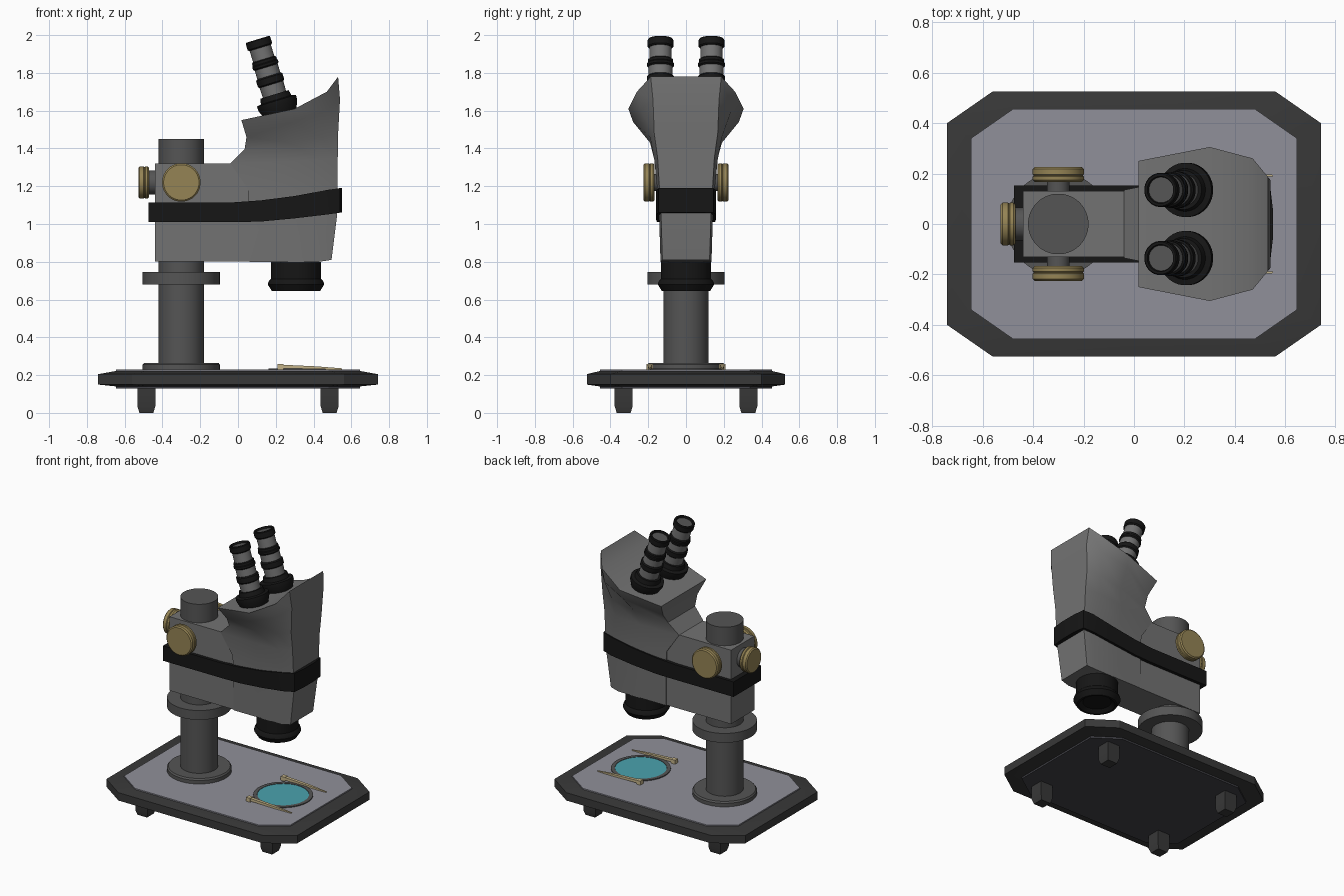
import bpy, bmesh
from math import cos, sin, pi, radians
from mathutils import Matrix, Euler, Vector

if "Cube" in bpy.data.objects:
    bpy.data.objects.remove(bpy.data.objects["Cube"])


def material(name, r, g, b):
    m = bpy.data.materials.new(name)
    m.diffuse_color = (r, g, b, 1)
    m.use_nodes = True
    m.node_tree.nodes["Principled BSDF"].inputs["Base Color"].default_value = m.diffuse_color
    return m


BODY = material("body_grey", 0.17, 0.17, 0.17)
STEEL = material("pillar_grey", 0.09, 0.09, 0.09)
FRAME = material("frame_dark", 0.04, 0.04, 0.04)
UNDER = material("underside_dark", 0.055, 0.055, 0.065)
BLACK = material("black", 0.008, 0.008, 0.008)
PLATE = material("plate_grey", 0.28, 0.28, 0.32)
BRASS = material("brass", 0.30, 0.23, 0.09)
PALE = material("pale_brass", 0.55, 0.45, 0.25)
TEAL = material("teal", 0.07, 0.36, 0.42)


def loft(name, rings, mat, loc=(0, 0, 0), rot=(0, 0, 0)):
    """Skin equal-length rings; each end is closed with a strip of quads."""
    bm = bmesh.new()
    xf = Matrix.Translation(Vector(loc)) @ Euler(rot).to_matrix().to_4x4()
    vs = [[bm.verts.new(xf @ Vector(p)) for p in ring] for ring in rings]
    n = len(rings[0])
    for a, b in zip(vs, vs[1:]):
        for i in range(n):
            j = (i + 1) % n
            bm.faces.new((a[i], a[j], b[j], b[i]))
    for end in (vs[0], vs[-1]):
        for i in range(n // 2 - 1):
            bm.faces.new((end[i], end[i + 1], end[n - 2 - i], end[n - 1 - i]))
    bmesh.ops.recalc_face_normals(bm, faces=bm.faces)
    me = bpy.data.meshes.new(name)
    bm.to_mesh(me)
    bm.free()
    me.materials.append(mat)
    ob = bpy.data.objects.new(name, me)
    bpy.context.collection.objects.link(ob)
    bpy.ops.object.select_all(action='DESELECT')
    ob.select_set(True)
    bpy.context.view_layer.objects.active = ob
    bpy.ops.object.shade_smooth_by_angle(angle=radians(30))
    return ob


def mirrored(half):
    """Complete a ring from its +y half."""
    return half + [(x, -y, z) for x, y, z in reversed(half)]


def lathe(name, profile, mat, loc=(0, 0, 0), rot=(0, 0, 0), segs=40):
    rings = [[(r * cos(2 * pi * (i + .5) / segs), r * sin(2 * pi * (i + .5) / segs), z)
              for i in range(segs)] for r, z in profile]
    return loft(name, rings, mat, loc, rot)


def octagon(x, y, cx, cy, z):
    return mirrored([(-x, cy, z), (-cx, y, z), (cx, y, z), (x, cy, z)])


def box(name, x0, x1, y0, y1, z0, z1, mat):
    return loft(name, [[(x0, y0, z), (x1, y0, z), (x1, y1, z), (x0, y1, z)]
                       for z in (z0, z1)], mat)


# Base: bevelled octagonal frame with an inset top plate and underside
inner, outer = (.645, .455, .48, .34), (.74, .525, .56, .40)
loft("base_frame", [octagon(*inner, .14), octagon(*outer, .15),
                    octagon(*outer, .205), octagon(*inner, .222)], FRAME)
loft("base_plate", [octagon(*inner, .20), octagon(*inner, .23)], PLATE)
loft("base_underside", [octagon(*inner, .128), octagon(*inner, .16)], UNDER)

# Feet
for sx in (-1, 1):
    for sy in (-1, 1):
        lathe("foot", [(.052, 0), (.067, .035), (.067, .14)], FRAME,
              (.485 * sx, .33 * sy, 0), segs=4)

# Pillar with foot flange and collar
lathe("pillar", [(.12, .2), (.12, 1.45)], STEEL, (-.30, 0, 0), segs=48)
lathe("pillar_flange", [(.205, .22), (.205, .255), (.197, .265)], STEEL, (-.30, 0, 0), segs=48)
lathe("pillar_collar", [(.205, .68), (.205, .745)], STEEL, (-.30, 0, 0), segs=48)

# Arm block around the pillar
box("arm", -.44, .10, -.13, .13, .802, 1.32, BODY)

# Head: narrow below, flaring to a sloped top
head = [
    [(.06, .135, .80), (.25, .135, .80), (.43, .135, .80), (.495, .125, .81)],
    [(.06, .138, 1.03), (.25, .142, 1.03), (.45, .142, 1.04), (.525, .132, 1.05)],
    [(.055, .138, 1.18), (.25, .15, 1.18), (.45, .152, 1.18), (.528, .14, 1.18)],
    [(-.04, .135, 1.32), (.24, .163, 1.33), (.43, .168, 1.34), (.528, .15, 1.35)],
    [(.035, .15, 1.395), (.27, .19, 1.43), (.44, .19, 1.46), (.53, .168, 1.48)],
    [(.045, .19, 1.46), (.29, .28, 1.54), (.465, .24, 1.60), (.54, .175, 1.66)],
    [(.018, .25, 1.55), (.30, .305, 1.61), (.47, .26, 1.70), (.53, .187, 1.78)],
]
loft("head", [mirrored(r) for r in head], BODY)

# Black belt around arm and head
belt = [(-.475, .152, 1.01, 1.115), (-.02, .152, 1.01, 1.115), (.12, .155, 1.013, 1.125),
        (.30, .16, 1.03, 1.148), (.47, .158, 1.05, 1.18), (.54, .145, 1.06, 1.19),
        (.55, .06, 1.061, 1.19)]
loft("belt", [mirrored([(x, y, z0) for x, y, z0, z1 in belt]),
              mirrored([(x, y, z1) for x, y, z0, z1 in belt])], BLACK)

# Objective
lathe("objective", [(.09, .665), (.115, .645), (.128, .645), (.15, .68), (.146, .695),
                    (.134, .71), (.134, .80)], BLACK, (.307, 0, 0))

# Eyepieces: stacked sections along a tilted axis
sections = [
    ("eyepiece_flange", [(.09, -.02), (.108, .025), (.108, .05), (.085, .055), (.078, .085)], BLACK),
    ("eyepiece_tube", [(.058, 0), (.058, .37)], STEEL),
    ("eyepiece_lower_sleeve", [(.064, .08), (.066, .145)], BODY),
    ("eyepiece_lower_ring", [(.066, .14), (.073, .147), (.073, .18), (.066, .187)], BLACK),
    ("eyepiece_middle_sleeve", [(.064, .18), (.064, .24)], BODY),
    ("eyepiece_upper_ring", [(.064, .235), (.071, .242), (.071, .255), (.067, .26),
                             (.067, .275), (.06, .28)], BLACK),
    ("eyepiece_upper_sleeve", [(.059, .27), (.059, .35)], BODY),
    ("eyepiece_cap", [(.062, .343), (.068, .35), (.068, .385), (.064, .39), (.054, .39),
                      (.05, .375)], BLACK),
    ("eyepiece_lens", [(.051, .37), (.051, .378)], STEEL),
]
for sy in (-1, 1):
    for name, profile, mat in sections:
        lathe(name, profile, mat, (.218, .135 * sy, 1.605), (0, radians(-17), 0), 32)


# Focus knobs with grooved rims
def knob(name, r, shaft, loc, rot):
    lathe(name + "_shaft", [(shaft, -.02), (shaft, .05)], STEEL, loc, rot, 24)
    lathe(name, [(r * .92, .037), (r, .045), (r, .058), (r * .96, .062), (r, .066),
                 (r, .088), (r * .92, .095)], BRASS, loc, rot, 36)


knob("side_knob_front", .102, .045, (-.30, -.13, 1.22), (pi / 2, 0, 0))
knob("side_knob_rear", .102, .045, (-.30, .13, 1.22), (-pi / 2, 0, 0))
knob("end_knob", .085, .065, (-.433, 0, 1.22), (0, -pi / 2, 0))

# Specimen dish
lathe("dish_rim", [(.19, .225), (.19, .236), (.165, .236), (.165, .231)], STEEL, (.35, 0, 0), segs=48)
lathe("dish_glass", [(.164, .225), (.164, .234)], TEAL, (.35, 0, 0), segs=48)

# Stage clips: a block with a long tapering blade
for y in (-.192, .192):
    box("clip_block", .208, .24, y - .016, y + .016, .228, .258, PALE)
    loft("clip_blade", [[(x, y - w, z0), (x, y + w, z0), (x, y + w, z1), (x, y - w, z1)]
                        for x, w, z0, z1 in ((.235, .012, .236, .255), (.42, .009, .232, .246),
                                             (.55, .003, .229, .236))], PALE)
